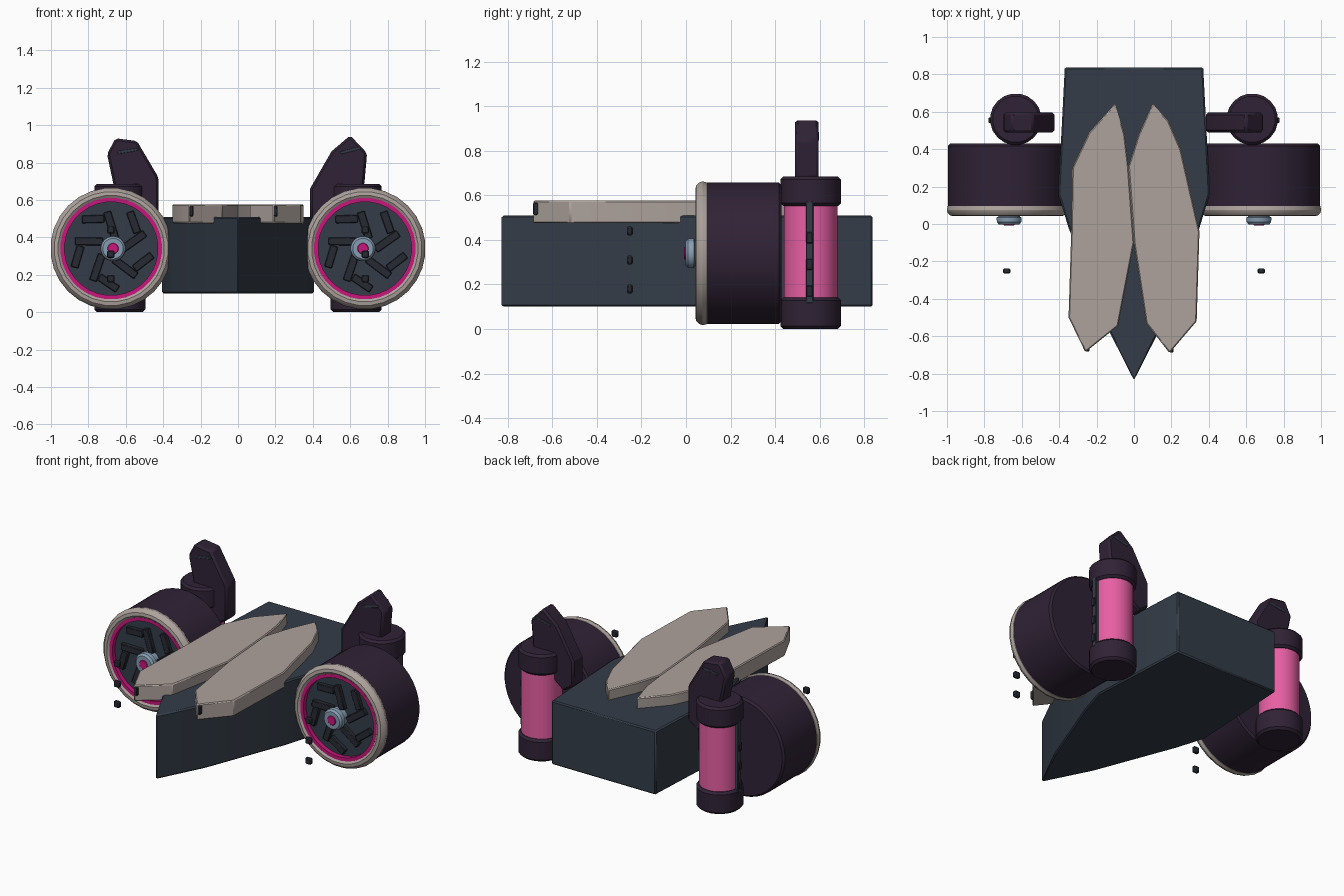
import bpy, bmesh, math
from mathutils import Matrix, Vector

if "Cube" in bpy.data.objects:
    bpy.data.objects.remove(bpy.data.objects["Cube"])


def material(name, rgb):
    m = bpy.data.materials.new(name)
    m.use_nodes = True
    m.diffuse_color = (*rgb, 1)
    m.node_tree.nodes["Principled BSDF"].inputs["Base Color"].default_value = (*rgb, 1)
    return m


SLATE = material("slate", (.034, .046, .064))
PURPLE = material("dark_purple", (.029, .016, .036))
CREAM = material("warm_grey", (.42, .365, .335))
PINK = material("pink", (.80, .115, .37))
MAGENTA = material("magenta", (.58, .008, .20))
BLUE = material("pale_blue", (.24, .34, .45))
CHARCOAL = material("charcoal", (.020, .023, .032))


def finish(bm, name, mat, bevel=0.0):
    bmesh.ops.recalc_face_normals(bm, faces=bm.faces)
    me = bpy.data.meshes.new(name)
    bm.to_mesh(me)
    bm.free()
    me.materials.append(mat)
    ob = bpy.data.objects.new(name, me)
    bpy.context.collection.objects.link(ob)
    bpy.ops.object.select_all(action='DESELECT')
    bpy.context.view_layer.objects.active = ob
    ob.select_set(True)
    bpy.ops.object.shade_smooth_by_angle(angle=math.radians(28))
    if bevel:
        mod = ob.modifiers.new("edge", 'BEVEL')
        mod.width = bevel
        mod.segments = 1
    return ob


def lathe(name, profile, centre, axis, mat, n=32, closed=False):
    """Spin (radius, height) points round the y or z axis."""
    bm = bmesh.new()
    rings = []
    for r, h in profile:
        ring = []
        for i in range(n):
            a = 2 * math.pi * (i + .5) / n
            u, v = r * math.cos(a), r * math.sin(a)
            p = Vector((u, h, v) if axis == 'y' else (u, v, h))
            ring.append(bm.verts.new(p + Vector(centre)))
        rings.append(ring)
    pairs = list(zip(rings, rings[1:]))
    if closed:
        pairs.append((rings[-1], rings[0]))
    else:
        bm.faces.new(rings[0])
        bm.faces.new(rings[-1])
    for a, b in pairs:
        for i in range(n):
            j = (i + 1) % n
            bm.faces.new((a[i], a[j], b[j], b[i]))
    return finish(bm, name, mat)


def drum(name, r, lo, hi, centre, axis, mat, edge=.015, n=32):
    prof = [(r - edge, lo), (r, lo + edge), (r, hi - edge), (r - edge, hi)]
    return lathe(name, prof, centre, axis, mat, n)


def slab(name, outline, lo, hi, axis, mat, bevel=.006):
    """Extrude a flat outline along y or z."""
    bm = bmesh.new()
    vs = [bm.verts.new((p, lo, q) if axis == 'y' else (p, q, lo)) for p, q in outline]
    face = bm.faces.new(vs)
    new = bmesh.ops.extrude_face_region(bm, geom=[face])["geom"]
    d = (0, hi - lo, 0) if axis == 'y' else (0, 0, hi - lo)
    bmesh.ops.translate(bm, vec=d, verts=[v for v in new if isinstance(v, bmesh.types.BMVert)])
    return finish(bm, name, mat, bevel)


def box(name, size, centre, mat, turn=0.0, bevel=.004):
    """Box turned about the y axis."""
    bm = bmesh.new()
    m = Matrix.Translation(centre) @ Matrix.Rotation(turn, 4, 'Y') @ Matrix.Diagonal((*size, 1))
    bmesh.ops.create_cube(bm, size=1, matrix=m)
    return finish(bm, name, mat, bevel)


# Pointed hull
half = [(.15, -.54), (.35, -.02), (.405, .16), (.37, .838)]
hull = [(0, -.835)] + half + [(-x, y) for x, y in reversed(half)]
slab("hull", hull, .10, .51, 'z', SLATE, .008)

# Deck plates, pointed at both ends and joined along the middle
left_plate = [(0, -.10), (.065, -.53), (.19, -.69), (.335, -.52), (.35, -.04),
              (.25, .40), (.185, .55), (.10, .645), (.025, .48), (-.03, .31)]
right_plate = [(0, -.10), (-.085, -.545), (-.26, -.685), (-.35, -.50), (-.335, -.02),
               (-.33, .30), (-.24, .49), (-.10, .645), (-.05, .48), (-.03, .31)]
slab("left_deck_plate", left_plate, .475, .577, 'z', CREAM)
slab("right_deck_plate", right_plate, .475, .577, 'z', CREAM)
box("left_plate_tip", (.022, .03, .055), (.20, -.672, .54), CHARCOAL)
box("right_plate_tip", (.022, .03, .055), (-.25, -.668, .54), CHARCOAL)

for side, s in (("left", 1), ("right", -1)):
    c = (s * .678, 0, .34)

    # Drum pod with rounded front rim
    drum(side + "_pod", .318, .085, .43, c, 'y', PURPLE, .012, 40)
    rim = [(.27, .052), (.285, .042), (.305, .045), (.32, .06), (.325, .075),
           (.32, .095), (.305, .108), (.27, .108)]
    lathe(side + "_rim", rim, c, 'y', CREAM, 28, True)
    ring = [(.25, .05), (.272, .05), (.272, .10), (.25, .10)]
    lathe(side + "_inner_ring", ring, c, 'y', MAGENTA, 32, True)
    drum(side + "_wheel_face", .255, .078, .10, c, 'y', SLATE, .002)

    # Swirled spokes
    for i in range(5):
        a = math.radians(72 * i + 18)
        for r, off, tilt, length in ((.125, 0, .30, .15), (.185, .55, 1.05, .12)):
            b = a + off
            pos = (c[0] + r * math.cos(b), .07, c[2] + r * math.sin(b))
            box(side + "_spoke", (length, .035, .042), pos, CHARCOAL, -(b + tilt))

    # Hub
    lathe(side + "_hub", [(.055, -.003), (.066, .01), (.068, .035), (.058, .04), (.058, .09)],
          (s * .668, 0, .34), 'y', BLUE, 20)
    drum(side + "_hub_cap", .03, -.008, .02, (s * .668, 0, .34), 'y', MAGENTA, .003, 12)

    # Small floating studs ahead of the wheel
    for z in (.18, .31, .44):
        box(side + "_stud", (.04, .026, .04), (s * .68, -.252, z), CHARCOAL, 0, .006)

    # Upright canister behind the pod
    t = (s * .632, .56, 0)
    drum(side + "_canister", .12, .10, .59, t, 'z', PINK, .005, 32)
    drum(side + "_lower_cap", .138, 0, .142, t, 'z', PURPLE, .014, 20)
    drum(side + "_upper_cap", .138, .552, .685, t, 'z', PURPLE, .014, 20)
    box(side + "_canister_strip", (.035, .034, .46), (s * .752, .555, .345), SLATE)
    for z in (.17, .29, .41):
        box(side + "_strip_clip", (.02, .03, .05), (s * .768, .555, z), CHARCOAL)

# Angled fins above the canisters
left_fin = [(.60, .945), (.69, .85), (.675, .68), (.58, .55), (.46, .45), (.385, .50),
            (.385, .66), (.50, .86)]
right_fin = [(-.655, .93), (-.70, .845), (-.665, .68), (-.60, .55), (-.50, .45), (-.425, .50),
             (-.425, .72), (-.54, .915)]
slab("left_fin", left_fin, .49, .595, 'y', PURPLE, .012)
slab("right_fin", right_fin, .49, .595, 'y', PURPLE, .012)
box("left_fin_slit", (.11, .108, .016), (.60, .5425, .865), SLATE, -.25, .002)
box("right_fin_slit", (.11, .108, .016), (-.59, .5425, .862), SLATE, -.15, .002)
